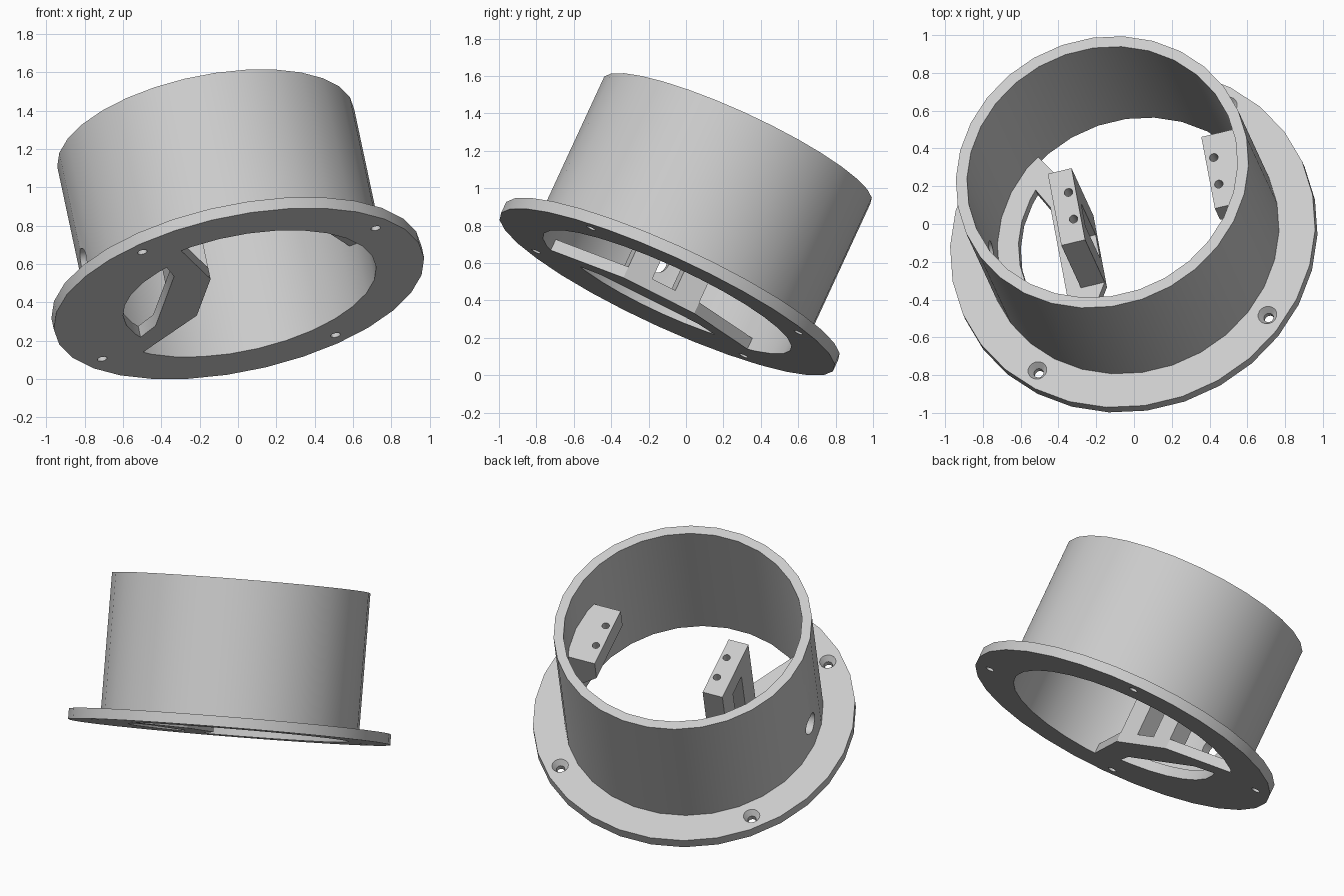
import bpy, bmesh
from math import radians, sin, cos
from mathutils import Matrix, Vector

cube = bpy.data.objects.get("Cube")
if cube:
    bpy.data.objects.remove(cube)

# Sizes in the collar's own frame (axis along local z)
FLANGE_R, TUBE_R, BORE_R = 0.985, 0.79, 0.73
FLANGE_T, HEIGHT, BLOCK_TOP = 0.065, 0.912, 0.61
SIDES = 30

# Tilted frame shared by every part
axis = Vector((-0.19, 0.412, 0.891)).normalized()
side = Vector((0.968, 0.233, 0.099))
side = (side - axis * side.dot(axis)).normalized()
frame = Matrix((side, axis.cross(side), axis)).transposed().to_4x4()
frame.translation = (0.005, -0.101, 0.445)

grey = bpy.data.materials.new("light_grey")
grey.use_nodes = True
grey.diffuse_color = (0.6, 0.6, 0.6, 1)
grey.node_tree.nodes["Principled BSDF"].inputs["Base Color"].default_value = (0.6, 0.6, 0.6, 1)


def add_object(name, bm):
    bmesh.ops.recalc_face_normals(bm, faces=bm.faces)
    mesh = bpy.data.meshes.new(name)
    bm.to_mesh(mesh)
    bm.free()
    mesh.materials.append(grey)
    obj = bpy.data.objects.new(name, mesh)
    bpy.context.collection.objects.link(obj)
    obj.matrix_world = frame
    return obj


def prism(name, outline, low, high, along="z"):
    """Extrude a 2D outline along local z, or an (x, z) outline along local y."""
    bm = bmesh.new()
    place = (lambda u, v, w: (u, v, w)) if along == "z" else (lambda u, v, w: (u, w, v))
    face = bm.faces.new([bm.verts.new(place(u, v, low)) for u, v in outline])
    moved = bmesh.ops.extrude_face_region(bm, geom=[face])["geom"]
    bmesh.ops.translate(bm, vec=place(0, 0, high - low),
                        verts=[v for v in moved if isinstance(v, bmesh.types.BMVert)])
    return add_object(name, bm)


def arc(radius, start, end, step=360 / SIDES):
    count = round((end - start) / step)
    return [(radius * cos(radians(start + i * step)),
             radius * sin(radians(start + i * step))) for i in range(count + 1)]


def circle(radius):
    return arc(radius, 0, 360)[:-1]


def rect(x0, x1, y0, y1):
    return [(x0, y0), (x1, y0), (x1, y1), (x0, y1)]


def cone(name, r_low, r_high, depth, matrix, sides=16):
    bm = bmesh.new()
    bmesh.ops.create_cone(bm, cap_ends=True, segments=sides, radius1=r_low,
                          radius2=r_high, depth=depth, matrix=matrix)
    return add_object(name, bm)


def cut(obj, cutters):
    """Subtract the cutters, keep the result and drop the helpers."""
    for c in cutters:
        c.hide_render = True
        mod = obj.modifiers.new("cut", "BOOLEAN")
        mod.operation, mod.solver, mod.object = "DIFFERENCE", "EXACT", c
    bpy.context.view_layer.update()
    graph = bpy.context.evaluated_depsgraph_get()
    mesh = bpy.data.meshes.new_from_object(obj.evaluated_get(graph))
    obj.modifiers.clear()
    obj.data = mesh
    for c in cutters:
        bpy.data.objects.remove(c)


# Flange with four countersunk screw holes
flange = prism("flange", circle(FLANGE_R), 0, FLANGE_T)
cutters = [prism("bore_cutter", circle(BORE_R), -0.1, 0.2)]
for angle in (45, 135, 225, 315):
    spot = Matrix.Rotation(radians(angle), 4, "Z") @ Matrix.Translation((0.89, 0, 0))
    cutters.append(cone("screw_cutter", 0.026, 0.026, 0.3, spot))
    cutters.append(cone("sink_cutter", 0.022, 0.058, 0.05,
                        spot @ Matrix.Translation((0, 0, FLANGE_T - 0.015))))
cut(flange, cutters)

# Tube with a round cable hole through its wall
tube = prism("tube", circle(TUBE_R), FLANGE_T, HEIGHT)
cut(tube, [
    prism("bore_cutter", circle(BORE_R), -0.1, HEIGHT + 0.1),
    cone("cable_cutter", 0.07, 0.07, 0.4,
         Matrix.Translation((-0.76, 0, 0.275)) @ Matrix.Rotation(radians(90), 4, "Y"), 24),
])

# Shelf inside the bore with an arched opening
shelf = prism("shelf", [(-0.19, 0.215), (-0.416, 0.6)] + arc(BORE_R, 132, 228)
              + [(-0.416, -0.6), (-0.19, -0.215)], 0, FLANGE_T)
cut(shelf, [prism("opening_cutter", [(-0.40, 0.29), (-0.46, 0.41)] + arc(0.616, 144, 216)
                  + [(-0.46, -0.41), (-0.40, -0.29)], -0.1, 0.2)])


def pilot_holes(x):
    return [cone("pilot_cutter", 0.023, 0.023, 0.2, Matrix.Translation((x, y, BLOCK_TOP)))
            for y in (-0.08, 0.08)]


# Standing block on the shelf, with a cable window
post = prism("mounting_post", rect(-0.32, -0.19, -0.215, 0.215), FLANGE_T, BLOCK_TOP)
cut(post, pilot_holes(-0.23)
    + [prism("window_cutter", rect(-0.5, 0, -0.07, 0.07), FLANGE_T - 0.02, 0.47)])

# Block on the opposite wall, tapered underneath
bracket = prism("wall_bracket", [(0.52, BLOCK_TOP), (0.52, 0.47), (0.745, 0.26),
                                 (0.745, BLOCK_TOP)], -0.215, 0.215, along="y")
cut(bracket, pilot_holes(0.565))

# Smooth curved walls, sharp edges kept
for obj in (flange, tube, shelf, post, bracket):
    obj.data.polygons.foreach_set("use_smooth", [True] * len(obj.data.polygons))
    obj.data.set_sharp_from_angle(angle=radians(30))
